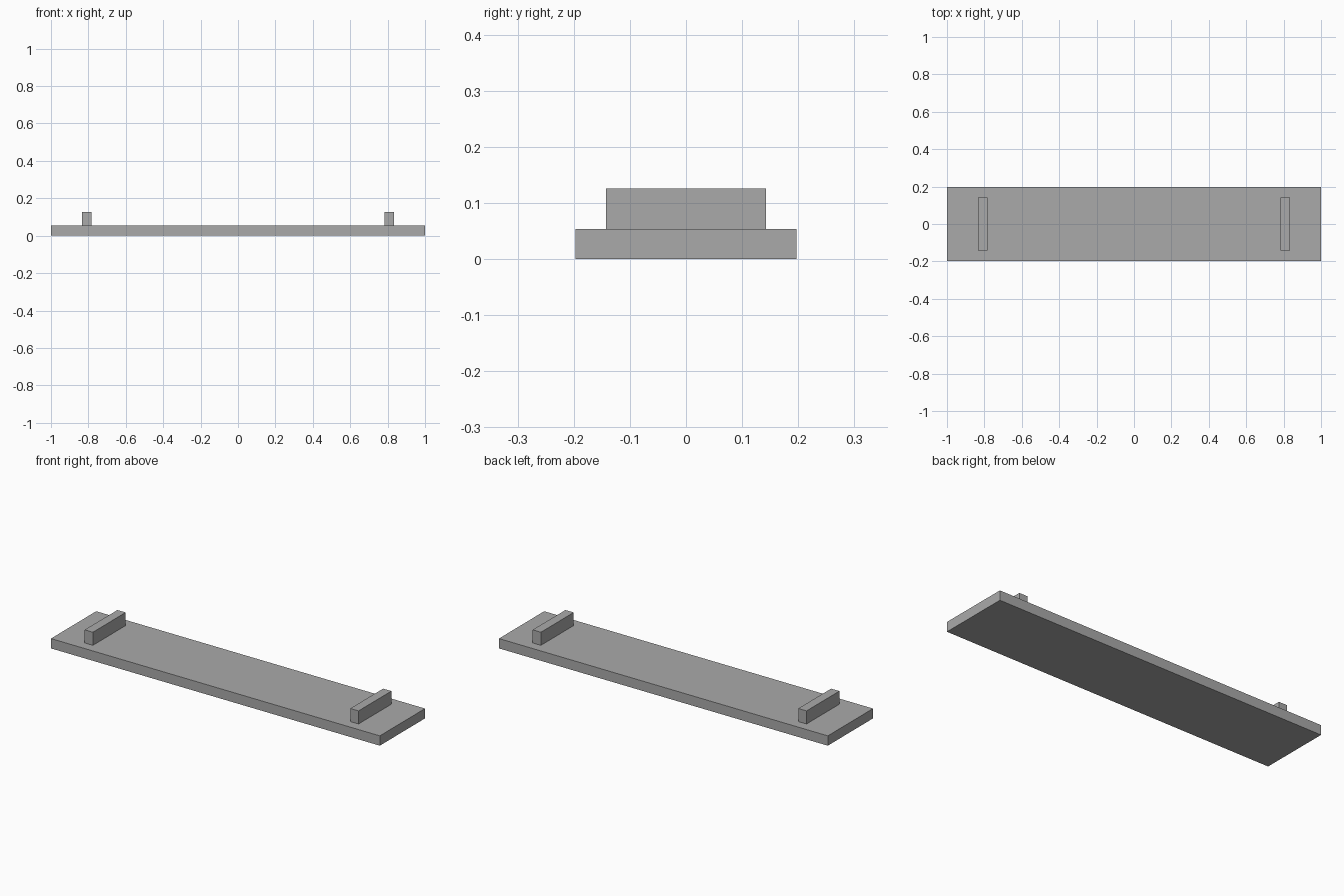
import bpy

# Remove the default cube
cube = bpy.data.objects.get("Cube")
if cube:
    bpy.data.objects.remove(cube, do_unlink=True)

# Single flat grey
GREY = (0.40, 0.40, 0.40, 1.0)
grey = bpy.data.materials.new("grey")
grey.use_nodes = True
grey.diffuse_color = GREY
grey.node_tree.nodes["Principled BSDF"].inputs["Base Color"].default_value = GREY


def box(name, x, bottom, size):
    """Sharp-edged block standing on the height 'bottom'."""
    bpy.ops.mesh.primitive_cube_add(size=1, location=(x, 0, bottom + size[2] / 2))
    obj = bpy.context.object
    obj.name = name
    obj.scale = size
    bpy.ops.object.transform_apply(location=False, rotation=False, scale=True)
    obj.data.materials.append(grey)
    return obj


# Long flat board
BOARD_HEIGHT = 0.054
box("board", 0, 0, (2.0, 0.393, BOARD_HEIGHT))

# Cross bars resting on the board near each end
for side, sign in (("left", 1), ("right", -1)):
    box(side + "_cross_bar", sign * 0.808, BOARD_HEIGHT, (0.05, 0.285, 0.072))
